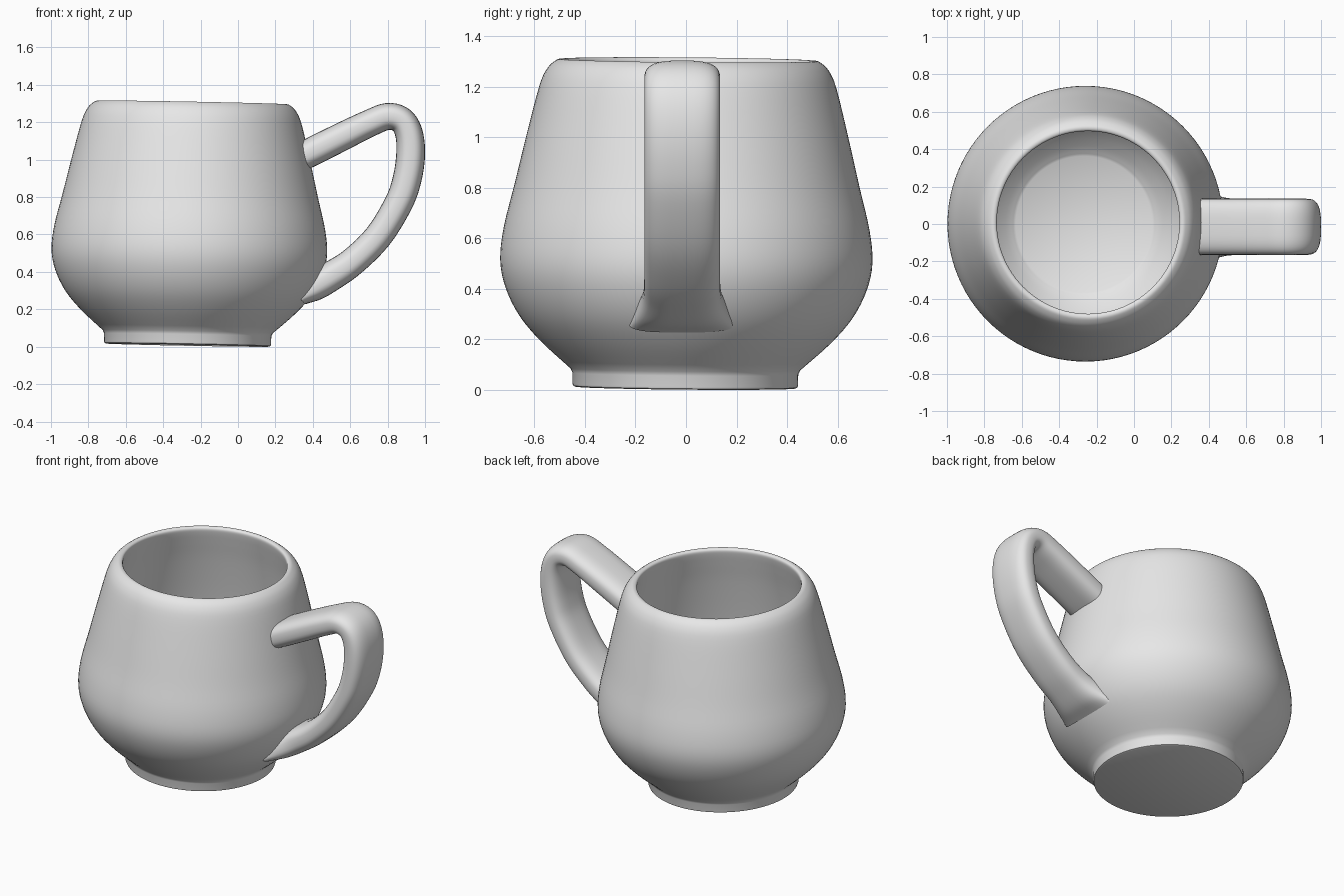
import bpy, bmesh, math
from mathutils import Vector

if "Cube" in bpy.data.objects:
    bpy.data.objects.remove(bpy.data.objects["Cube"])


def smooth_path(pts, steps):
    """Catmull-Rom curve through tuples of any length."""
    pts = [Vector(p) for p in pts]
    ext = [2 * pts[0] - pts[1]] + pts + [2 * pts[-1] - pts[-2]]
    out = []
    for i in range(1, len(ext) - 2):
        a, b, c, d = ext[i - 1:i + 3]
        for s in range(steps):
            t = s / steps
            out.append(0.5 * (2 * b + (c - a) * t + (2 * a - 5 * b + 4 * c - d) * t * t
                              + (3 * b - a - 3 * c + d) * t ** 3))
    return out + [pts[-1]]


def skin(name, rings, mat):
    """Join closed rings of points into a capped, smooth-shaded surface."""
    bm = bmesh.new()
    loops = [[bm.verts.new(p) for p in ring] for ring in rings]
    n = len(loops[0])
    for a, b in zip(loops, loops[1:]):
        for i in range(n):
            j = (i + 1) % n
            bm.faces.new((a[i], a[j], b[j], b[i]))
    bm.faces.new(loops[0])
    bm.faces.new(loops[-1])
    bmesh.ops.recalc_face_normals(bm, faces=bm.faces[:])
    mesh = bpy.data.meshes.new(name)
    bm.to_mesh(mesh)
    bm.free()
    mesh.materials.append(mat)
    ob = bpy.data.objects.new(name, mesh)
    bpy.context.collection.objects.link(ob)
    bpy.ops.object.select_all(action='DESELECT')
    ob.select_set(True)
    bpy.context.view_layer.objects.active = ob
    bpy.ops.object.shade_smooth_by_angle(angle=math.radians(35))
    return ob


clay = bpy.data.materials.new("grey ceramic")
clay.diffuse_color = (0.8, 0.8, 0.8, 1)
clay.use_nodes = True
clay.node_tree.nodes["Principled BSDF"].inputs["Base Color"].default_value = clay.diffuse_color

# Cup body: foot, outer wall, rounded rim, inner wall and floor as one lathe
foot = [(0.435, 0.0), (0.444, 0.004), (0.447, 0.012), (0.447, 0.055)]
wall = smooth_path([
    (0.455, 0.072), (0.575, 0.18), (0.66, 0.28), (0.715, 0.39), (0.737, 0.50),
    (0.724, 0.63), (0.683, 0.80), (0.636, 1.0), (0.588, 1.19), (0.557, 1.26),
    (0.523, 1.292), (0.502, 1.297), (0.489, 1.286), (0.492, 1.255), (0.507, 1.19),
    (0.54, 1.05), (0.59, 0.80), (0.62, 0.60), (0.62, 0.48), (0.585, 0.36),
    (0.50, 0.24), (0.42, 0.16), (0.365, 0.12)], 4)
profile = foot + [tuple(p) for p in wall]
SEG = 96
turn = [2 * math.pi * i / SEG for i in range(SEG)]
body = skin("cup_body", [[(r * math.cos(a), r * math.sin(a), z) for a in turn]
                         for r, z in profile], clay)
body.location = (-0.27, -0.003, 0.0085)
body.rotation_euler = (math.radians(-0.5), math.radians(1.1), 0)

# Handle: rounded strap swept along a bent path (x, z, half width, half thickness)
path = smooth_path([
    (0.32, 1.005, 0.15, 0.075), (0.41, 1.05, 0.15, 0.077), (0.56, 1.125, 0.15, 0.076),
    (0.70, 1.193, 0.15, 0.073), (0.80, 1.231, 0.15, 0.072), (0.875, 1.21, 0.15, 0.072),
    (0.914, 1.14, 0.15, 0.074), (0.923, 1.03, 0.15, 0.077), (0.905, 0.90, 0.15, 0.077),
    (0.86, 0.77, 0.15, 0.076), (0.75, 0.59, 0.15, 0.075), (0.61, 0.452, 0.15, 0.076),
    (0.49, 0.372, 0.155, 0.08), (0.40, 0.315, 0.18, 0.075), (0.33, 0.262, 0.21, 0.045)], 5)
rings = []
for k, p in enumerate(path):
    q, o = path[min(k + 1, len(path) - 1)], path[max(k - 1, 0)]
    t = Vector((q[0] - o[0], 0, q[1] - o[1])).normalized()
    across = Vector((-t.z, 0, t.x))
    ring = []
    for i in range(40):
        a = 2 * math.pi * i / 40
        c, s = math.cos(a), math.sin(a)
        u = math.copysign(abs(c) ** 0.65, c) * p[2]
        v = math.copysign(abs(s) ** 0.75, s) * p[3]
        ring.append(Vector((p[0], -0.015 + u, p[1])) + across * v)
    rings.append(ring)
skin("handle", rings, clay)
